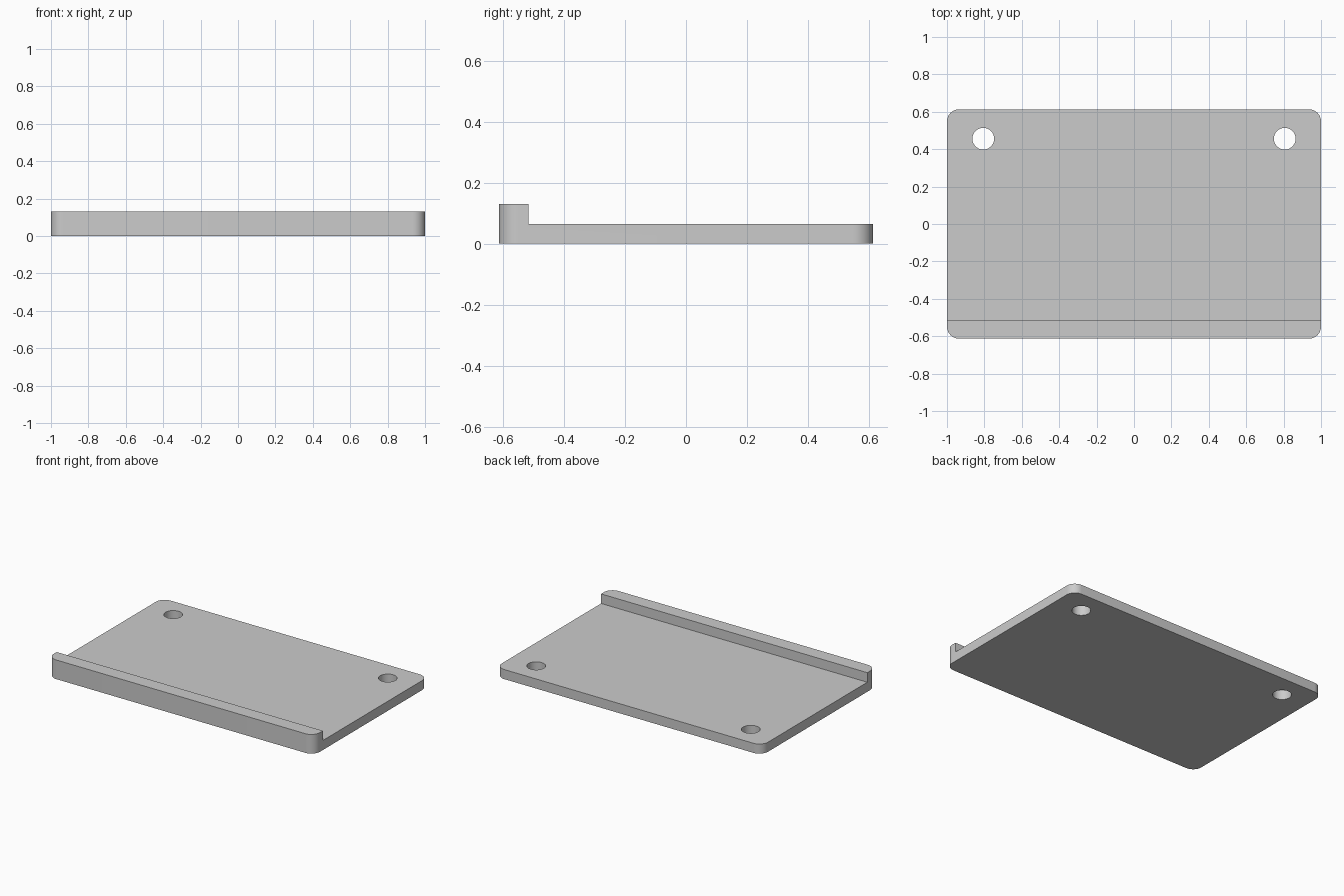
import bpy
import bmesh
from math import cos, sin, pi

if "Cube" in bpy.data.objects:
    bpy.data.objects.remove(bpy.data.objects["Cube"], do_unlink=True)

HALF_X, HALF_Y = 1.0, 0.613
CORNER = 0.065
PLATE_H, LIP_H = 0.065, 0.13
LIP_BACK = -0.517
HOLE_X, HOLE_Y, HOLE_R = 0.806, 0.456, 0.058

grey = bpy.data.materials.new("light grey")
grey.use_nodes = True
grey.diffuse_color = (0.6, 0.6, 0.6, 1)
grey.node_tree.nodes["Principled BSDF"].inputs["Base Color"].default_value = (0.6, 0.6, 0.6, 1)


def prism(name, outline, z0, z1):
    """Extrude a flat outline from z0 up to z1."""
    bm = bmesh.new()
    base = bm.faces.new([bm.verts.new((x, y, z0)) for x, y in outline])
    top = bmesh.ops.extrude_face_region(bm, geom=[base])["geom"]
    bmesh.ops.translate(bm, vec=(0, 0, z1 - z0),
                        verts=[v for v in top if isinstance(v, bmesh.types.BMVert)])
    bmesh.ops.recalc_face_normals(bm, faces=bm.faces)
    mesh = bpy.data.meshes.new(name)
    bm.to_mesh(mesh)
    bm.free()
    mesh.materials.append(grey)
    obj = bpy.data.objects.new(name, mesh)
    bpy.context.collection.objects.link(obj)
    return obj


def arc(cx, cy, r, start, sweep, steps):
    return [(cx + r * cos(start + sweep * i / steps),
             cy + r * sin(start + sweep * i / steps)) for i in range(steps + 1)]


# Rounded slab at full lip height
outline = []
for i, (sx, sy) in enumerate([(1, 1), (-1, 1), (-1, -1), (1, -1)]):
    outline += arc(sx * (HALF_X - CORNER), sy * (HALF_Y - CORNER), CORNER, i * pi / 2, pi / 2, 12)
plate = prism("plate_with_front_lip", outline, 0, LIP_H)

# Cutters: the step behind the lip and the two mounting holes
cutters = [prism("step_cutter", [(-2, LIP_BACK), (2, LIP_BACK), (2, 2), (-2, 2)], PLATE_H, 1)]
for side, x in (("left", HOLE_X), ("right", -HOLE_X)):
    circle = arc(x, HOLE_Y, HOLE_R, 0, 2 * pi, 48)[:-1]
    cutters.append(prism(side + "_hole_cutter", circle, -0.5, 0.5))

bpy.ops.object.select_all(action="DESELECT")
plate.select_set(True)
bpy.context.view_layer.objects.active = plate
for cutter in cutters:
    cutter.hide_render = True
    cut = plate.modifiers.new("cut", "BOOLEAN")
    cut.operation = "DIFFERENCE"
    cut.solver = "EXACT"
    cut.object = cutter
    bpy.ops.object.modifier_apply(modifier=cut.name)
    bpy.data.objects.remove(cutter, do_unlink=True)

bpy.ops.object.shade_smooth_by_angle(angle=pi / 6)
